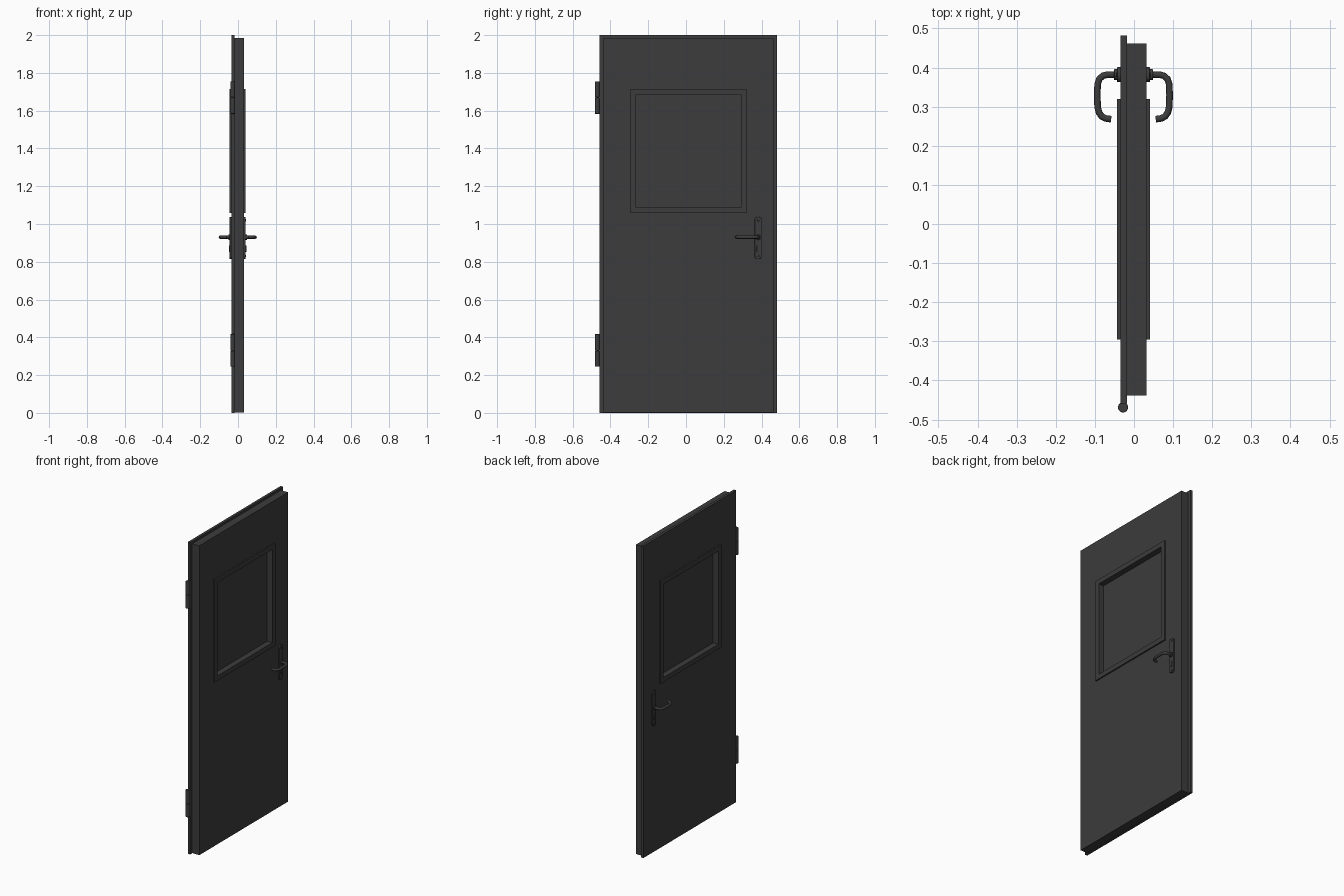
import bpy, bmesh, math
from mathutils import Matrix

if "Cube" in bpy.data.objects:
    bpy.data.objects.remove(bpy.data.objects["Cube"])

mat = bpy.data.materials.new("dark_grey")
mat.diffuse_color = (0.045, 0.045, 0.045, 1)
mat.use_nodes = True
mat.node_tree.nodes["Principled BSDF"].inputs["Base Color"].default_value = mat.diffuse_color
CX = -0.0015  # mid-plane of the door thickness


def finish(obj, bevel=0.0, smooth=False):
    obj.data.materials.append(mat)
    bpy.ops.object.select_all(action='DESELECT')
    obj.select_set(True)
    bpy.context.view_layer.objects.active = obj
    if bevel:
        m = obj.modifiers.new("bevel", 'BEVEL')
        m.width, m.segments = bevel, 2
        m.limit_method, m.angle_limit = 'ANGLE', math.radians(50)
    if smooth:
        bpy.ops.object.shade_smooth_by_angle(angle=math.radians(40))
    return obj


def to_object(name, bm, **kw):
    bmesh.ops.recalc_face_normals(bm, faces=bm.faces)
    me = bpy.data.meshes.new(name)
    bm.to_mesh(me)
    bm.free()
    obj = bpy.data.objects.new(name, me)
    bpy.context.collection.objects.link(obj)
    return finish(obj, **kw)


def ring(name, loops):
    """Closed loft of rectangles; each loop is (x, (y0, y1, z0, z1))."""
    bm = bmesh.new()
    rows = [[bm.verts.new((x, y, z)) for y, z in
             ((r[0], r[2]), (r[1], r[2]), (r[1], r[3]), (r[0], r[3]))]
            for x, r in loops]
    for a, b in zip(rows, rows[1:] + rows[:1]):
        for i in range(4):
            j = (i + 1) % 4
            bm.faces.new((a[i], a[j], b[j], b[i]))
    return to_object(name, bm)


def inset(r, d):
    return (r[0] + d, r[1] - d, r[2] + d, r[3] - d)


def slab(name, x0, x1, y, z0, z1, width, corner, bevel=0.0):
    """Rounded upright plate in the yz plane, extruded from x0 to x1."""
    bm = bmesh.new()
    h = width / 2 - corner
    pts = []
    for k, (cy, cz) in enumerate(((y + h, z1 - corner), (y - h, z1 - corner),
                                  (y - h, z0 + corner), (y + h, z0 + corner))):
        for i in range(7):
            a = math.radians(90 * k + 15 * i)
            pts.append((cy + corner * math.cos(a), cz + corner * math.sin(a)))
    face = bm.faces.new([bm.verts.new((x0, p, q)) for p, q in pts])
    bmesh.ops.remove_doubles(bm, verts=bm.verts, dist=1e-6)
    out = bmesh.ops.extrude_face_region(bm, geom=list(bm.faces))
    for v in out["geom"]:
        if isinstance(v, bmesh.types.BMVert):
            v.co.x = x1
    return to_object(name, bm, bevel=bevel, smooth=True)


def cylinder(name, loc, r, depth, axis='Z', bevel=0.0):
    bm = bmesh.new()
    bmesh.ops.create_cone(bm, cap_ends=True, segments=24, radius1=r, radius2=r, depth=depth)
    m = Matrix.Translation(loc)
    if axis == 'X':
        m = m @ Matrix.Rotation(math.pi / 2, 4, 'Y')
    bm.transform(m)
    return to_object(name, bm, bevel=bevel, smooth=True)


# Door leaf: overlapping rebate lip plus main slab, with window opening
window = (-0.295, 0.32, 1.058, 1.716)
lip = (-0.459, 0.482, 0, 2.0)
body = (-0.438, 0.462, 0.001, 1.985)
hole = inset(window, 0.015)
ring("door_leaf", [(-0.035, lip), (-0.018, lip), (-0.018, body),
                   (0.032, body), (0.032, hole), (-0.035, hole)])

# Window frame and recessed pane
opening = inset(window, 0.03)
ring("window_frame", [(-0.044, window), (0.041, window),
                      (0.041, opening), (-0.044, opening)])
bm = bmesh.new()
bmesh.ops.create_cube(bm, size=1)
p = inset(window, 0.025)
bm.transform(Matrix.Translation((CX, (p[0] + p[1]) / 2, (p[2] + p[3]) / 2))
             @ Matrix.Diagonal((0.012, p[1] - p[0], p[3] - p[2], 1)))
to_object("window_pane", bm)

# Hinge barrels, each in two knuckles with a thin pin between
for tag, z in (("lower", 0.331), ("upper", 1.669)):
    for half, s in (("bottom", -1), ("top", 1)):
        cylinder(f"hinge_{tag}_{half}", (-0.028, -0.469, z + s * 0.0435), 0.013, 0.085, bevel=0.002)
    cylinder(f"hinge_{tag}_pin", (-0.028, -0.469, z), 0.009, 0.16)

# Handle set on both faces
HY, HZ = 0.382, 0.93
path = [(0.040, 0.382), (0.066, 0.382), (0.078, 0.379), (0.087, 0.371), (0.0915, 0.358),
        (0.0925, 0.33), (0.0915, 0.299), (0.088, 0.285), (0.081, 0.275), (0.071, 0.270),
        (0.057, 0.268)]
for tag, s in (("left", -1), ("right", 1)):
    X = lambda d: CX + s * d
    slab(f"handle_plate_{tag}", X(0.032), X(0.0425), HY, 0.814, 1.037, 0.038, 0.016, 0.002)
    cylinder(f"handle_collar_{tag}", (X(0.044), HY, HZ), 0.014, 0.012, 'X', 0.002)
    slab(f"lock_cylinder_{tag}", X(0.038), X(0.047), HY, 0.851, 0.887, 0.016, 0.0075, 0.001)
    for n, z in (("top", 1.02), ("bottom", 0.83)):
        cylinder(f"plate_screw_{n}_{tag}", (X(0.042), HY, z), 0.006, 0.005, 'X', 0.001)

    # Bent tubular lever
    cu = bpy.data.curves.new(f"lever_{tag}", 'CURVE')
    cu.dimensions, cu.bevel_depth, cu.bevel_resolution = '3D', 0.0085, 4
    cu.use_fill_caps = True
    sp = cu.splines.new('POLY')
    sp.points.add(len(path) - 1)
    for pt, (d, y) in zip(sp.points, path):
        pt.co = (X(d), y, HZ, 1)
    ob = bpy.data.objects.new(f"lever_{tag}", cu)
    bpy.context.collection.objects.link(ob)
    bpy.ops.object.select_all(action='DESELECT')
    ob.select_set(True)
    bpy.context.view_layer.objects.active = ob
    bpy.ops.object.convert(target='MESH')
    lever = bpy.context.view_layer.objects.active
    lever.data.materials.clear()
    finish(lever, smooth=True)
